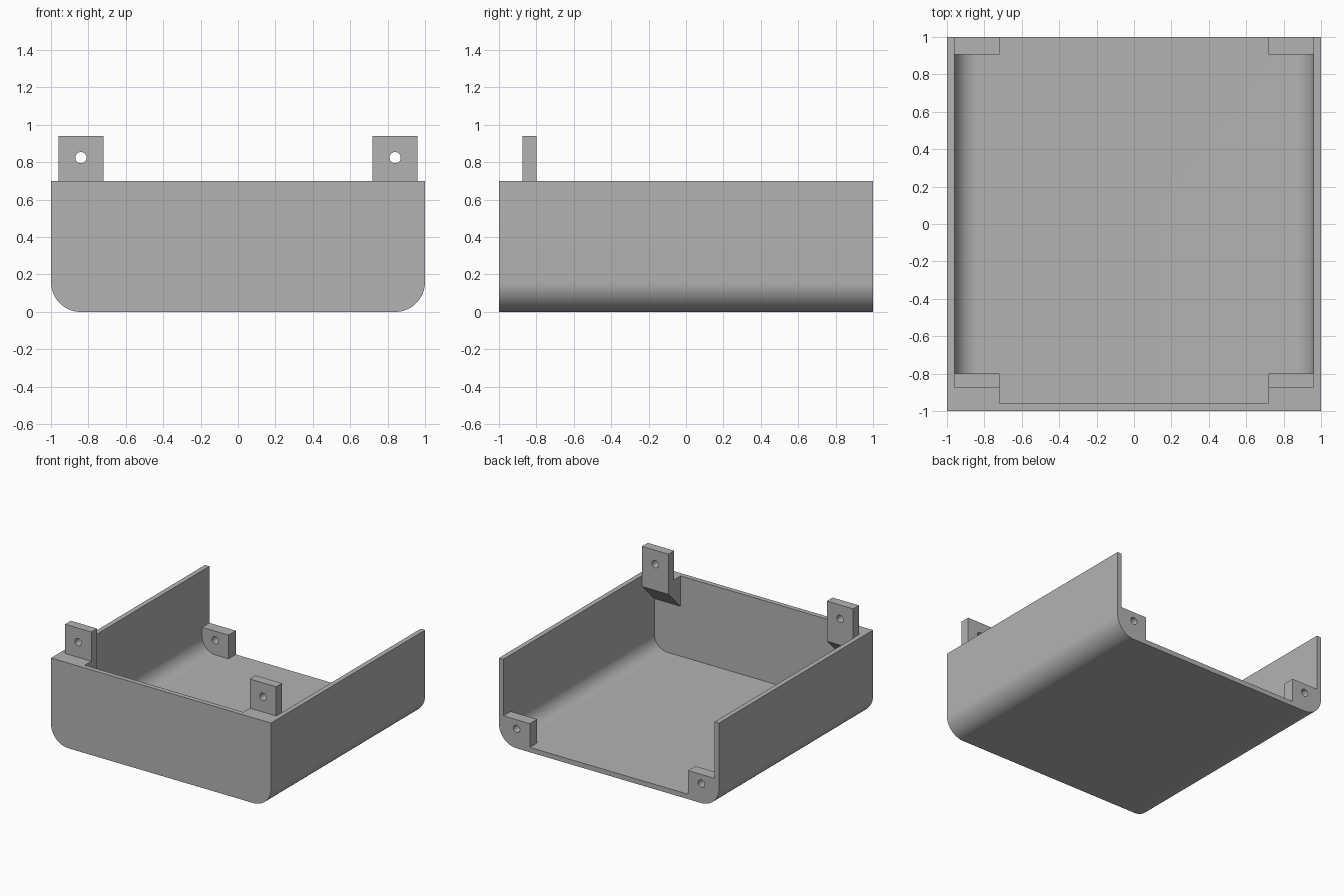
import bpy, bmesh, math

default = bpy.data.objects.get("Cube")
if default:
    bpy.data.objects.remove(default, do_unlink=True)

WALL, RADIUS, RIM = 0.04, 0.16, 0.70

grey = bpy.data.materials.new("plain grey")
grey.use_nodes = True
grey.diffuse_color = (0.45, 0.45, 0.45, 1)
grey.node_tree.nodes["Principled BSDF"].inputs["Base Color"].default_value = grey.diffuse_color


def prism(name, points, start, end, axis):
    """Extrude an (x, z) profile along y, or a (y, z) profile along x."""
    bm = bmesh.new()
    rows = []
    for d in (start, end):
        rows.append([bm.verts.new((a, d, b) if axis == "y" else (d, a, b)) for a, b in points])
    bm.faces.new(rows[0])
    bm.faces.new(rows[1])
    for i in range(len(points)):
        j = (i + 1) % len(points)
        bm.faces.new((rows[0][i], rows[0][j], rows[1][j], rows[1][i]))
    bmesh.ops.recalc_face_normals(bm, faces=bm.faces)
    mesh = bpy.data.meshes.new(name)
    bm.to_mesh(mesh)
    bm.free()
    mesh.materials.append(grey)
    obj = bpy.data.objects.new(name, mesh)
    bpy.context.collection.objects.link(obj)
    return obj


def arc(inset, side=1, steps=16):
    """Rounded lower corner, inset from the outer skin."""
    r = RADIUS - inset
    return [(side * (1 - RADIUS + r * math.sin(t)), RADIUS - r * math.cos(t))
            for t in (math.pi / 2 * i / steps for i in range(steps + 1))]


def tray_profile(inset, top):
    return arc(inset) + [(1 - inset, top), (inset - 1, top)] + arc(inset, -1)[::-1]


def circle(x, z, r=0.03, steps=32):
    return [(x + r * math.cos(2 * math.pi * i / steps),
             z + r * math.sin(2 * math.pi * i / steps)) for i in range(steps)]


def combine(target, tool, operation):
    mod = target.modifiers.new(tool.name, "BOOLEAN")
    mod.operation, mod.object, mod.solver = operation, tool, "EXACT"
    bpy.context.view_layer.objects.active = target
    bpy.ops.object.modifier_apply(modifier=mod.name)
    bpy.data.objects.remove(tool, do_unlink=True)


# Tray with closed front, open back and open top
tray = prism("tray", tray_profile(0, RIM), -1, 1, "y")
combine(tray, prism("cavity", tray_profile(WALL, 1), WALL - 1, 1.2, "y"), "DIFFERENCE")

tab_side = [(-0.80, 0.94), (-0.875, 0.94), (-0.875, RIM), (-0.98, RIM),
            (-0.98, 0.43), (-0.80, 0.61)]
boss_face = arc(WALL / 2) + [(0.98, 0.235), (0.72, 0.235), (0.72, 0.02)]

for side in (1, -1):
    # Front screw tab with sloped underside
    combine(tray, prism("front_tab", tab_side, side * 0.72, side * 0.96, "x"), "UNION")
    # Back corner boss
    boss = [(side * x, z) for x, z in boss_face]
    combine(tray, prism("back_boss", boss, 0.905, 1, "y"), "UNION")
    # Screw holes
    combine(tray, prism("tab_hole", circle(side * 0.84, 0.825), -0.95, -0.7, "y"), "DIFFERENCE")
    combine(tray, prism("boss_hole", circle(side * 0.84, 0.16), 0.8, 1.1, "y"), "DIFFERENCE")

# Merge flat areas and smooth the rounded corners
bm = bmesh.new()
bm.from_mesh(tray.data)
bmesh.ops.remove_doubles(bm, verts=bm.verts, dist=0.0001)
bmesh.ops.dissolve_limit(bm, angle_limit=0.01, verts=bm.verts, edges=bm.edges)
bm.to_mesh(tray.data)
bm.free()
bpy.ops.object.select_all(action="DESELECT")
tray.select_set(True)
bpy.context.view_layer.objects.active = tray
bpy.ops.object.shade_smooth_by_angle(angle=math.radians(30))
